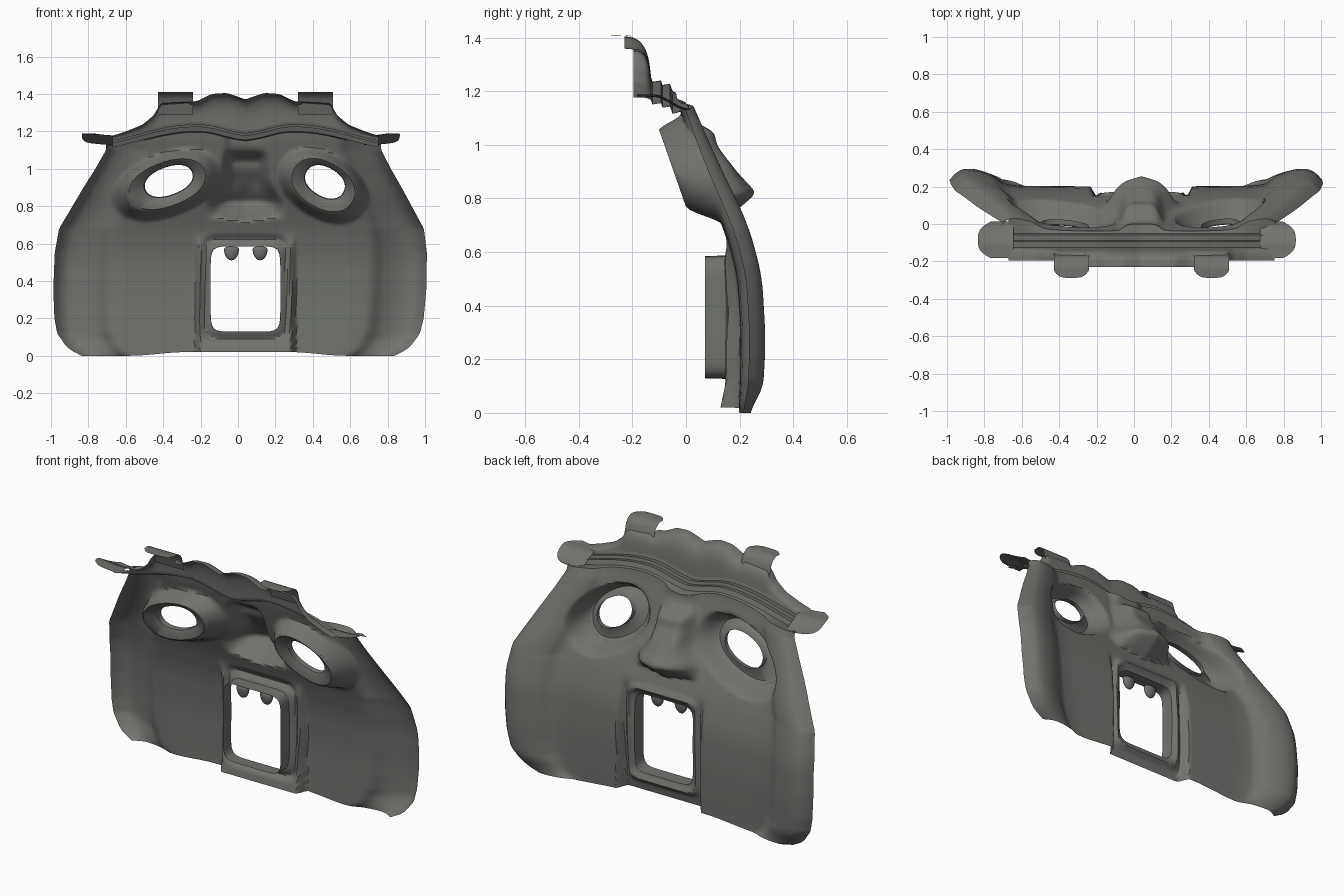
import bpy, bmesh, math

if "Cube" in bpy.data.objects:
    bpy.data.objects.remove(bpy.data.objects["Cube"])

C = 0.04  # centre line of the facial features
stone = bpy.data.materials.new("grey_stone")
stone.diffuse_color = (0.165, 0.170, 0.155, 1)
stone.use_nodes = True
stone.node_tree.nodes["Principled BSDF"].inputs["Base Color"].default_value = stone.diffuse_color


def lerp_pts(pts, v):
    if v <= pts[0][0]:
        return pts[0][1]
    for (a, p), (b, q) in zip(pts, pts[1:]):
        if v <= b:
            return p + (q - p) * (v - a) / (b - a)
    return pts[-1][1]


def curve(pts, v, h=0.025):
    # rounded version of a polyline
    return sum(lerp_pts(pts, v + k * h) for k in (-1, -0.5, 0, 0.5, 1)) / 5


def step(a, b, v):
    t = min(1, max(0, (v - a) / (b - a)))
    return t * t * (3 - 2 * t)


def sheet(name, nu, nv, fn, wrap=False):
    # a grid surface from fn(u, v), u and v in 0..1
    bm = bmesh.new()
    cols = nu if wrap else nu + 1
    rows = [[bm.verts.new(fn(i / nu, j / nv)) for i in range(cols)] for j in range(nv + 1)]
    for j in range(nv):
        for i in range(nu):
            k = (i + 1) % cols
            bm.faces.new((rows[j][k], rows[j][i], rows[j + 1][i], rows[j + 1][k]))
    return finish(name, bm)


def finish(name, bm):
    me = bpy.data.meshes.new(name)
    bm.to_mesh(me)
    bm.free()
    me.materials.append(stone)
    ob = bpy.data.objects.new(name, me)
    bpy.context.collection.objects.link(ob)
    return ob


# openings: centre x, centre z, half width, half height, tilt, squareness
EYES = [(-0.38, 0.915, 0.225, 0.125, math.radians(20), 2.2),
        (0.455, 0.91, 0.19, 0.13, math.radians(-30), 2.2)]
MOUTH = (C, 0.357, 0.188, 0.23, 0, 8)


def radius(o, x, z):
    c, s = math.cos(o[4]), math.sin(o[4])
    dx, dz = x - o[0], z - o[1]
    p, q = abs(dx * c + dz * s) / o[2], abs(dz * c - dx * s) / o[3]
    return (p ** o[5] + q ** o[5]) ** (1 / o[5])


def rim(o, t, r):
    a = 2 * math.pi * t
    x, z = o[0] + math.cos(a) * 0.1, o[1] + math.sin(a) * 0.1
    k = r / radius(o, x, z)
    return o[0] + (x - o[0]) * k, o[1] + (z - o[1]) * k


def eye_plane(z):
    return -0.1 + (1.06 - z) * 0.35


WIDTH = [(0, 0.83), (0.02, 0.88), (0.05, 0.92), (0.12, 0.97), (0.2, 0.987), (0.35, 0.997), (0.55, 0.995),
         (0.68, 0.975), (0.75, 0.935), (0.9, 0.85), (1.0, 0.79), (1.1, 0.735), (1.14, 0.735)]
BASE = [(0, 0.195), (0.3, 0.2), (0.5, 0.188), (0.6, 0.165), (0.7, 0.135), (0.8, 0.09),
        (0.9, 0.05), (1.0, 0.015), (1.1, -0.015), (1.2, -0.045)]
ROLL = [(0, 0), (0.62, 0.005), (0.71, 0.015), (0.76, 0.06), (0.83, 0.087), (0.89, 0.098), (0.95, 0.092), (1, 0.04),
        (1.04, -0.02)]
NOSE = [(0.71, 0.12), (0.74, 0.17), (0.78, 0.22), (0.82, 0.265), (0.9, 0.19), (0.97, 0.135),
        (1.0, 0.115), (1.05, 0.105), (1.09, 0.02), (1.13, 0)]
BROW = [(0, 1.195), (0.1, 1.215), (0.2, 1.245), (0.32, 1.245), (0.45, 1.225), (0.6, 1.185), (0.72, 1.155)]
HAT = [(0, 1.37), (0.04, 1.385), (0.1, 1.405), (0.18, 1.4), (0.26, 1.36), (0.46, 1.35),
       (0.48, 1.295), (0.55, 1.235), (0.65, 1.195), (0.75, 1.165)]


def brow_z(x):
    return curve(BROW, abs(x - C), 0.05)


def face_top(x):
    return brow_z(x) - 0.05 + 0.025 * step(0.5, 0.7, abs(x - C))


def mid(z):
    return 0.03 * min(1, z / 1.1)


def face_y(x, z):
    d = abs(x - C)
    e = min(1, abs(x - mid(z)) / lerp_pts(WIDTH, z))
    y = curve(BASE, z, 0.05)
    y += curve(ROLL, e) * curve([(0, 0.45), (0.1, 0.95), (0.2, 1), (0.8, 1), (0.95, 0.85), (1.1, 0.65), (1.2, 0.5)], z)
    # nose and bridge
    wn = curve([(0.7, 0.175), (0.82, 0.17), (0.92, 0.11), (1.1, 0.1)], z)
    tip = curve(NOSE, z, 0.015) - 0.035 * min(1, d / 0.12) * (1 - step(0.85, 0.95, z))
    y += max(0, tip - y) * math.exp(-(d / wn) ** 6)
    # recessed frame round the mouth with a raised ring
    m = max(step(0.24, 0.275, d), step(0.56, 0.68, z))
    y = y * m + lerp_pts([(0, 0.125), (0.1, 0.145), (0.4, 0.15), (0.65, 0.14)], z) * (1 - m)
    y += 0.02 * math.exp(-((radius(MOUTH, x, z) - 1.16) / 0.08) ** 2) * step(0.02, 0.1, z)
    # eye sockets sink to the inner side
    for o in EYES:
        k = step(0.93, 1.38, radius(o, x, z))
        y = y * k + eye_plane(z) * (1 - k)
    return y


# main face shell
bm = bmesh.new()
NU, NV = 150, 100
grid = []
for j in range(NV + 1):
    row = []
    zr = 1.13 * j / NV
    for i in range(NU + 1):
        u = 2 * i / NU - 1
        z = zr
        for k in range(4):  # settle width against the wavy top edge
            x = mid(z) + u * curve(WIDTH, z, 0.01)
            z = zr + (face_top(x) - 1.13) * step(0.75, 1, j / NV)
            z += 0.02 * (1 - step(0.3, 0.7, abs(u))) * (1 - step(0, 0.1, zr))
        row.append(bm.verts.new((x, face_y(x, z), z)))
    grid.append(row)
for a, b in zip(grid, grid[1:]):
    for i in range(NU):
        bm.faces.new((a[i + 1], a[i], b[i], b[i + 1]))
# open the eyes and mouth, pulling the cut edges onto clean outlines
for o in EYES + [MOUTH]:
    inside = [f for f in bm.faces if radius(o, f.calc_center_median().x, f.calc_center_median().z) < 1]
    bmesh.ops.delete(bm, geom=inside, context='FACES')
    for v in bm.verts:
        r = radius(o, v.co.x, v.co.z)
        if v.is_boundary and 0.75 < r < 1.25:
            x, z = o[0] + (v.co.x - o[0]) / r, o[1] + (v.co.z - o[1]) / r
            v.co = (x, face_y(x, z), z)
finish("face_shell", bm)

# eye rims: flat band, then a short lip
for side, o in zip(("left", "right"), EYES):
    def eye_rim(u, v, o=o):
        r, dy = [(1.0, 0), (0.94, -0.003), (0.64, 0.01), (0.61, 0.015), (0.59, 0.045)][round(v * 4)]
        x, z = rim(o, u, r)
        k = (1 - r) * 2.4
        y = face_y(x, z) if r == 1 else eye_plane(z) + dy
        return x + 0.01 * k, y, z + 0.02 * k
    sheet(side + "_eye_rim", 64, 4, eye_rim, True)


# mouth tunnel going inwards
def tunnel(u, v):
    x, z = rim(MOUTH, u, 1 - 0.01 * v)
    return x, face_y(x, z) * (1 - v) + 0.07 * v, z


sheet("mouth_tunnel", 96, 3, tunnel, True)

# upper teeth
for side, x in (("left", -0.035), ("right", 0.118)):
    bm = bmesh.new()
    bmesh.ops.create_uvsphere(bm, u_segments=20, v_segments=12, radius=1)
    for v in bm.verts:
        v.co = (x + v.co.x * 0.04, 0.095 + v.co.y * 0.022, 0.57 + v.co.z * (0.06 if v.co.z < 0 else 0.015))
    finish(side + "_tooth", bm)

# stepped brow band
STEPS = [(-0.05, -0.045), (-0.06, -0.018), (-0.088, -0.022), (-0.093, -0.005), (-0.125, -0.01), (-0.13, 0.005)]


def brow(u, v):
    x = C - 0.71 + 1.42 * u
    j, b = round(v * 6), brow_z(x)
    if j == 0:
        z = face_top(x)
        return x, face_y(x, z), z
    return x, STEPS[j - 1][0], b + STEPS[j - 1][1]


sheet("brow_band", 100, 6, brow)


# scalloped crest above the brow, curling inwards
def crest(u, v):
    x = C - 0.71 + 1.42 * u
    d, b = abs(x - C), brow_z(x) + 0.005
    top = max(b + 0.005, curve(HAT, d, 0.015))
    curl = 0.08 if d < 0.3 else 0.045
    return x, -0.13 - 0.02 * v - curl * v ** 3, b + (top - b) * math.sin(v * math.pi / 2)


sheet("crest", 140, 12, crest)

TAB = [(-0.15, 1.29), (-0.165, 1.34), (-0.175, 1.375), (-0.19, 1.395), (-0.215, 1.408), (-0.25, 1.41), (-0.288, 1.408)]
for side, s in (("left", -1), ("right", 1)):
    # curled tabs with rounded ends
    def tab(u, v, s=s):
        y, z = TAB[round(v * 6)]
        w = 2 * u - 1
        return (C + s * 0.375 + w * 0.094, y + 0.04 * abs(w) ** 4 * step(0.6, 1, v), z)
    sheet(side + "_crest_tab", 14, 6, tab)

    # sloped rounded flaps at the brow ends
    def flap(u, v, s=s):
        w = 2 * v - 1
        reach = 0.66 + (0.19 - 0.07 * abs(w) ** 3) * u
        y = -0.085 + 0.098 * w
        return 0.015 + s * reach, y, 1.178 - 0.052 * step(-0.12, 0.01, y) + 0.01 * u * u
    sheet(side + "_brow_flap", 10, 14, flap)

# smooth shading with crisp creases
bpy.ops.object.select_all(action='DESELECT')
for ob in bpy.context.collection.objects:
    ob.select_set(True)
    bpy.context.view_layer.objects.active = ob
bpy.ops.object.shade_smooth_by_angle(angle=math.radians(40))
